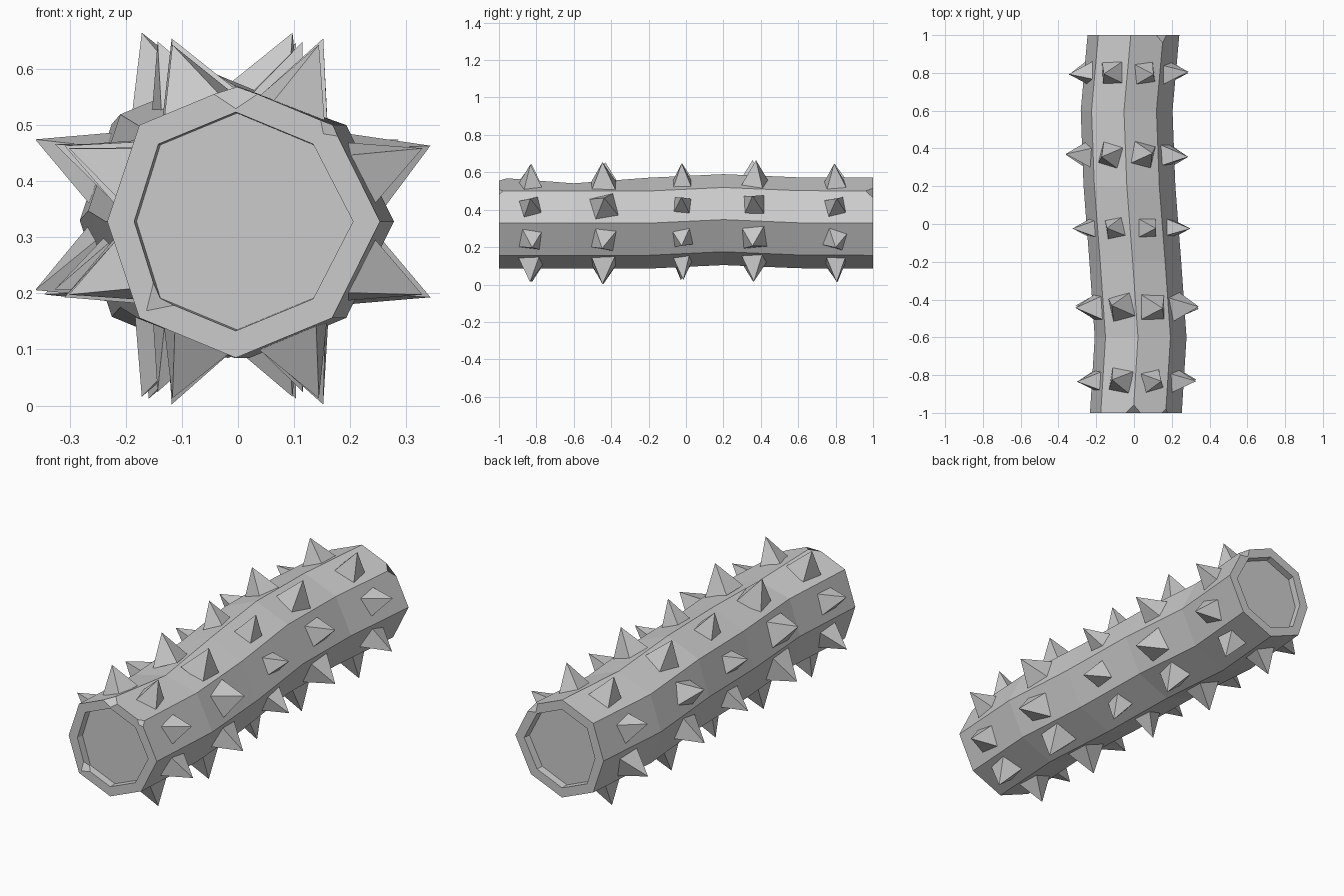
import bpy, bmesh, random
from math import pi, sin, cos
from mathutils import Vector

if "Cube" in bpy.data.objects:
    bpy.data.objects.remove(bpy.data.objects["Cube"])

random.seed(4)
R = 0.243
RING_Y = [-1, -0.6, -0.2, 0.2, 0.6, 1]
RING_X = [0.003, 0.028, 0.0, -0.031, -0.046, -0.01]
RING_Z = [0.328, 0.328, 0.328, 0.347, 0.33, 0.328]


def centre(y):
    i = min(4, max(0, int((y + 1) / 0.4)))
    t = (y - RING_Y[i]) / 0.4
    return Vector((RING_X[i] + (RING_X[i + 1] - RING_X[i]) * t, y,
                   RING_Z[i] + (RING_Z[i + 1] - RING_Z[i]) * t))


def finish(bm, name):
    bmesh.ops.recalc_face_normals(bm, faces=bm.faces)
    me = bpy.data.meshes.new(name)
    bm.to_mesh(me)
    bm.free()
    ob = bpy.data.objects.new(name, me)
    bpy.context.collection.objects.link(ob)


# Bent octagonal log with recessed ends
stations = [(-0.965, R - 0.05), (-1, R - 0.048)]
stations += [(y, R) for y in RING_Y]
stations += [(1, R - 0.048), (0.965, R - 0.05)]
bm = bmesh.new()
rings = []
for y, r in stations:
    c = centre(y)
    rings.append([bm.verts.new(c + Vector((r * cos(k * pi / 4) + (0.007 if k % 4 == 0 else -0.007),
                                           0, r * sin(k * pi / 4)))) for k in range(8)])
for a, b in zip(rings, rings[1:]):
    for k in range(8):
        n = (k + 1) % 8
        bm.faces.new((a[k], a[n], b[n], b[k]))
bm.faces.new(rings[0])
bm.faces.new(rings[-1])
# Worn dip on the top ridge and chipped corners
rings[3][2].co.z -= 0.03
chips = [(rings[2][2], 0.042), (rings[2][1], 0.022), (rings[1][5], 0.03), (rings[7][1], 0.04)]
for v, off in chips:
    bmesh.ops.bevel(bm, geom=[v], offset=off, offset_type='OFFSET', segments=1,
                    profile=0.5, affect='VERTICES')
finish(bm, "log")

# Rows of four-sided spikes: y position, half width, tip radius
bm = bmesh.new()
for y, half, tip in [(-0.83, 0.056, 0.341), (-0.44, 0.064, 0.353), (-0.02, 0.05, 0.338),
                     (0.365, 0.06, 0.351), (0.8, 0.057, 0.343)]:
    c = centre(y)
    for k in range(8):
        a = (k + 0.5) * pi / 4
        out = Vector((cos(a), 0, sin(a)))
        side = Vector((-sin(a), 0, cos(a)))
        along = Vector((0, 1, 0))
        h = half * random.uniform(0.9, 1.08)
        twist = pi / 4 + random.uniform(-0.3, 0.3)
        base = [bm.verts.new(c + out * 0.215 + (side * cos(twist + q * pi / 2)
                             + along * sin(twist + q * pi / 2)) * h * 1.414) for q in range(4)]
        top = bm.verts.new(c + out * tip + along * random.uniform(-0.01, 0.01))
        bm.faces.new(base)
        for q in range(4):
            bm.faces.new((base[q], base[(q + 1) % 4], top))
finish(bm, "spikes")
